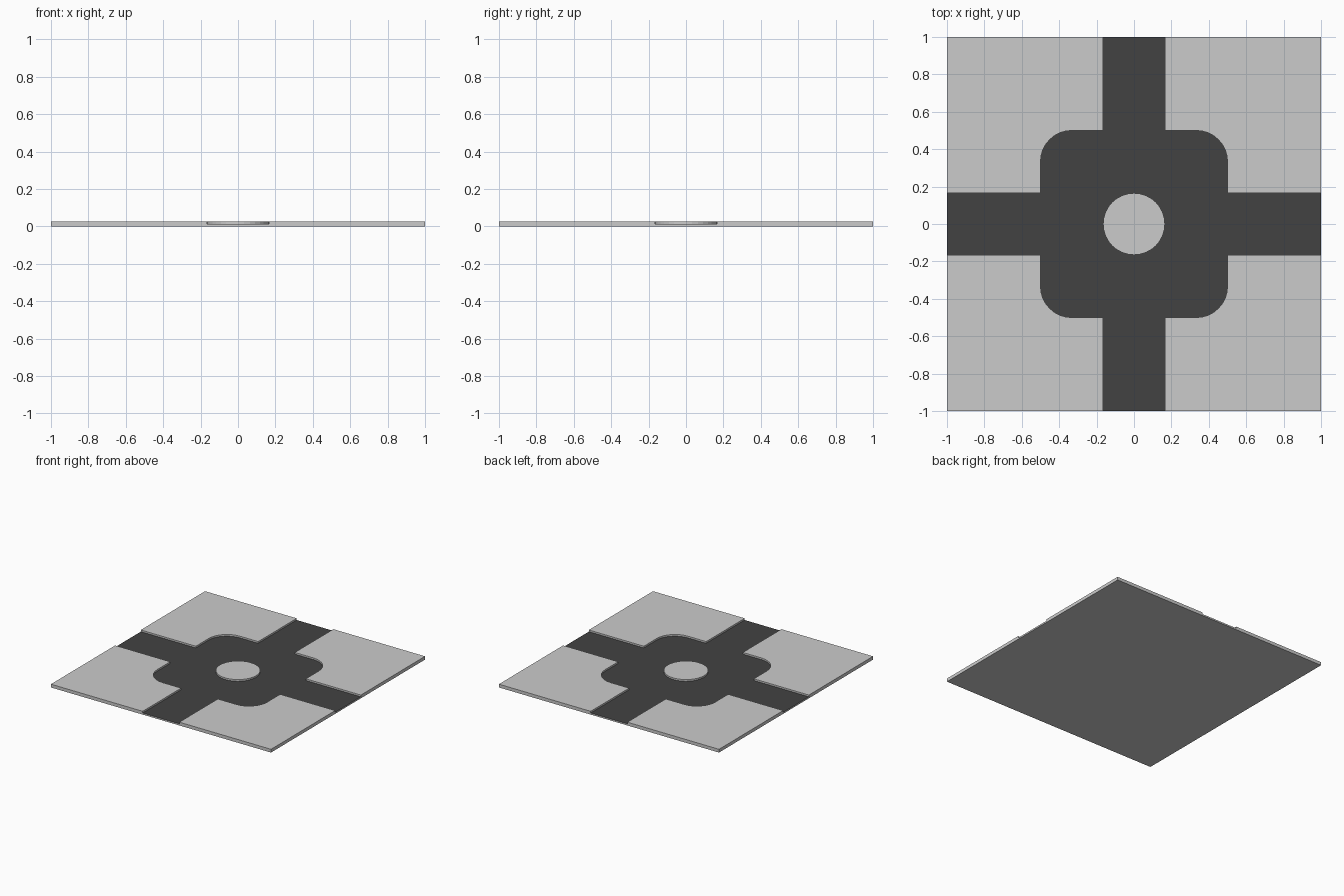
import bpy, bmesh, math

if "Cube" in bpy.data.objects:
    bpy.data.objects.remove(bpy.data.objects["Cube"])

ROAD_Z, TOP_Z = 0.013, 0.027
W, R = 1 / 6, 0.5          # half road width, half junction width
asphalt = bpy.data.materials.new("asphalt")
asphalt.diffuse_color = (0.055, 0.055, 0.055, 1)
asphalt.use_nodes = True
asphalt.node_tree.nodes["Principled BSDF"].inputs["Base Color"].default_value = asphalt.diffuse_color


def prism(name, outline, z0, z1):
    """Extrude a closed counter-clockwise outline from z0 to z1."""
    bm = bmesh.new()
    face = bm.faces.new([bm.verts.new((x, y, z0)) for x, y in outline])
    ext = bmesh.ops.extrude_face_region(bm, geom=[face], use_keep_orig=True)
    for v in ext["geom"]:
        if isinstance(v, bmesh.types.BMVert):
            v.co.z = z1
    bmesh.ops.recalc_face_normals(bm, faces=bm.faces)
    mesh = bpy.data.meshes.new(name)
    bm.to_mesh(mesh)
    bm.free()
    ob = bpy.data.objects.new(name, mesh)
    bpy.context.collection.objects.link(ob)
    return ob


def arc(cx, cy, r, a0, a1, n):
    return [(cx + r * math.cos(math.radians(a0 + (a1 - a0) * i / n)),
             cy + r * math.sin(math.radians(a0 + (a1 - a0) * i / n)))
            for i in range(n + 1)]


# Base slab with the road surface on top
base = prism("road_base", [(-1, -1), (1, -1), (1, 1), (-1, 1)], 0, ROAD_Z)
base.data.materials.append(None)
base.data.materials.append(asphalt)
for p in base.data.polygons:
    if p.normal.z > 0.5:
        p.material_index = 1

# Raised pavement in each corner, with a rounded inner edge
corner = [(1, W), (1, 1), (W, 1), (W, R)]
corner += arc(R - W, R - W, W, 90, 0, 8) + [(R, W)]
for k in range(4):
    c, s = [(1, 0), (0, 1), (-1, 0), (0, -1)][k]
    prism(f"pavement_{k + 1}", [(c * x - s * y, s * x + c * y) for x, y in corner],
          ROAD_Z, TOP_Z)

# Round island in the middle
prism("island", arc(0, 0, 0.165, 0, 360, 32)[:-1], ROAD_Z, TOP_Z)
